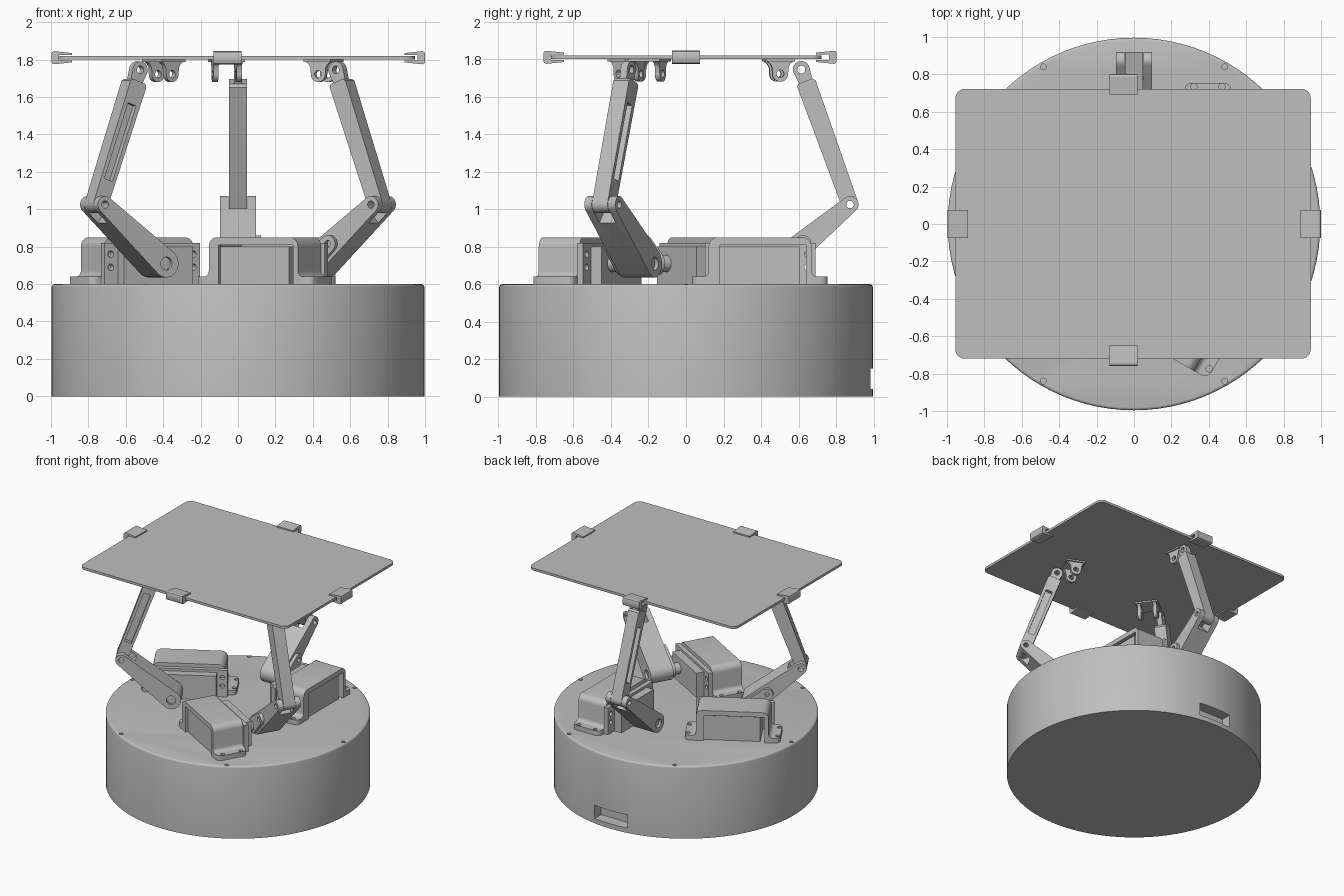
import bpy, bmesh
from math import sin, cos, pi, radians, atan2, acos, hypot
from mathutils import Vector

cube = bpy.data.objects.get("Cube")
if cube:
    bpy.data.objects.remove(cube, do_unlink=True)

grey = bpy.data.materials.new("light grey plastic")
grey.use_nodes = True
grey.diffuse_color = (0.52, 0.52, 0.52, 1)
grey.node_tree.nodes["Principled BSDF"].inputs["Base Color"].default_value = grey.diffuse_color


def arc(x, y, r, a0, a1, n=6):
    return [(x + r * cos(radians(a0 + (a1 - a0) * i / n)),
             y + r * sin(radians(a0 + (a1 - a0) * i / n))) for i in range(n + 1)]


def disc(x, y, r, n=24):
    return arc(x, y, r, 0, 360, n)[:-1]


def rect(x0, y0, x1, y1):
    return [(x0, y0), (x1, y0), (x1, y1), (x0, y1)]


def pill(p, q, rp, rq, n=14):
    """Outline around two circles joined by tangents."""
    dx, dy = q[0] - p[0], q[1] - p[1]
    d = atan2(dy, dx) * 180 / pi
    a = acos((rp - rq) / hypot(dx, dy)) * 180 / pi
    return arc(*q, rq, d - a, d + a, n) + arc(*p, rp, d + a, d + 360 - a, n)


def along(p, q):
    """Map (distance along, offset across) to the plane of p and q."""
    p, q = Vector(p), Vector(q)
    u = (q - p).normalized()
    w = Vector((-u.y, u.x))
    return lambda s, o: tuple(p + u * s + w * o)


def shade(obj):
    bm = bmesh.new()
    bm.from_mesh(obj.data)
    for f in bm.faces:
        f.smooth = True
    for e in bm.edges:
        e.smooth = len(e.link_faces) == 2 and e.calc_face_angle(0) < radians(32)
    bm.to_mesh(obj.data)
    bm.free()


def prism(name, pts, lo, hi, axis="Y"):
    """Extrude a flat outline along one axis."""
    place = {"X": lambda a, b, h: (h, a, b),
             "Y": lambda a, b, h: (a, h, b),
             "Z": lambda a, b, h: (a, b, h)}[axis]
    bm = bmesh.new()
    low = [bm.verts.new(place(a, b, lo)) for a, b in pts]
    top = [bm.verts.new(place(a, b, hi)) for a, b in pts]
    bm.faces.new(low)
    bm.faces.new(top)
    for i in range(len(pts)):
        j = (i + 1) % len(pts)
        bm.faces.new((low[i], low[j], top[j], top[i]))
    bmesh.ops.recalc_face_normals(bm, faces=bm.faces)
    mesh = bpy.data.meshes.new(name)
    bm.to_mesh(mesh)
    bm.free()
    mesh.materials.append(grey)
    obj = bpy.data.objects.new(name, mesh)
    bpy.context.collection.objects.link(obj)
    shade(obj)
    return obj


def bevel(obj, pick, offset, segments=4):
    bm = bmesh.new()
    bm.from_mesh(obj.data)
    edges = [e for e in bm.edges if pick(e.verts[0].co, e.verts[1].co)]
    bmesh.ops.bevel(bm, geom=edges, offset=offset, segments=segments,
                    profile=0.5, affect="EDGES")
    bm.to_mesh(obj.data)
    bm.free()
    shade(obj)


def cut(obj, pts, lo, hi, axis="Y"):
    """Remove a prism from an object."""
    tool = prism("cutter", pts, lo, hi, axis)
    tool.hide_render = True
    mod = obj.modifiers.new("cut", "BOOLEAN")
    mod.operation, mod.solver, mod.object = "DIFFERENCE", "EXACT", tool
    bpy.context.view_layer.update()
    graph = bpy.context.evaluated_depsgraph_get()
    mesh = bpy.data.meshes.new_from_object(obj.evaluated_get(graph))
    obj.modifiers.clear()
    obj.data = mesh
    bpy.data.objects.remove(tool, do_unlink=True)
    shade(obj)


# Round base with softened rim, deck screw holes and rear port
base = prism("base", disc(0, 0, 0.996, 96), 0, 0.6, "Z")
bevel(base, lambda a, b: a.z > 0.59 and b.z > 0.59, 0.015, 3)
for k in range(6):
    cut(base, disc(0.97 * cos(k * pi / 3), 0.97 * sin(k * pi / 3), 0.016, 12), 0.56, 0.7, "Z")
cut(base, rect(-0.15, 0.04, 0.15, 0.15), 0.9, 1.1)

# Top plate
outline = []
for x, y, a in ((0.895, 0.672, 0), (-0.905, 0.672, 90), (-0.905, -0.67, 180), (0.895, -0.67, 270)):
    outline += arc(x, y, 0.05, a, a + 90)
prism("top_plate", outline, 1.8, 1.82, "Z")


# Edge clips gripping the plate
def clip(name, end, sign, lo, hi, axis):
    half = [(0, 0.022), (0.004, 0.03), (0.014, 0.035), (0.11, 0.025), (0.11, 0.015), (0.04, 0.015)]
    shape = half + [(d, -z) for d, z in reversed(half)]
    prism(name, [(sign * (end - d), 1.81 + z) for d, z in shape], lo, hi, axis)


clip("left_clip", 1.0, 1, -0.075, 0.075, "Y")
clip("right_clip", 0.998, -1, -0.075, 0.075, "Y")
clip("rear_clip", 0.803, 1, -0.13, 0.02, "X")
clip("front_clip", 0.76, -1, -0.13, 0.02, "X")

# One leg, built along +x (radial) with the servo on its -y side
hip, knee, joint = (0.497, 0.71), (0.875, 1.025), (0.615, 1.745)
leg = []

# Lower arm with forked knee
arm = prism("lower_arm", pill(hip, knee, 0.075, 0.045), -0.095, 0.095)
at = along(hip, knee)
cut(arm, [at(0.40, -0.1), at(0.6, -0.1), at(0.6, 0.1), at(0.40, 0.1)], -0.05, 0.05)
cut(arm, disc(*knee, 0.02), -0.2, 0.2)
cut(arm, disc(*hip, 0.035), 0.075, 0.2)
leg.append(arm)

# Servo horn and shaft
horn = prism("servo_horn", pill(hip, at(0.165, 0), 0.06, 0.045), -0.122, -0.094)
cut(horn, disc(*at(0.165, 0), 0.018), -0.2, -0.05)
leg.append(horn)
leg.append(prism("servo_shaft", disc(*hip, 0.045), -0.2, -0.12))

# Upper rod with side groove and eye end
up = along(knee, joint)
d = atan2(joint[1] - knee[1], joint[0] - knee[0]) * 180 / pi
shape = arc(*knee, 0.045, d + 90, d + 270, 14)
shape += [up(0.685, -0.052), up(0.7, -0.04), up(0.7, 0.04), up(0.685, 0.052)]
rod = prism("upper_rod", shape, -0.048, 0.048)
cut(rod, [up(0.14, -0.026), up(0.57, -0.026), up(0.57, 0.026), up(0.14, 0.026)], 0.015, 0.1)
cut(rod, disc(*knee, 0.02), -0.2, 0.2)
leg.append(rod)
eye = prism("rod_eye", pill(up(0.66, 0), joint, 0.032, 0.045), -0.021, 0.021)
cut(eye, disc(*joint, 0.021), -0.2, 0.2)
leg.append(eye)

# Servo body and its mounting ears
leg.append(prism("servo_body", rect(0.18, 0.6, 0.605, 0.8), -0.5, -0.17))
ears = prism("servo_ears", rect(0.1, 0.6, 0.69, 0.82), -0.272, -0.235)
for x in (0.14, 0.65):
    for z in (0.69, 0.76):
        cut(ears, disc(x, z, 0.018, 16), -0.3, -0.2)
leg.append(ears)

# Arched servo bracket with screwed feet
mid = 0.395
side = [(0.36, 0.6), (0.36, 0.64)] + arc(0.305, 0.67, 0.03, 270, 180)
side += arc(0.225, 0.80, 0.05, 0, 90)
shape = [(mid + a, z) for a, z in side] + [(mid - a, z) for a, z in reversed(side)]
shape += [(0.18, 0.6), (0.18, 0.81), (0.64, 0.81), (0.64, 0.6)]
bracket = prism("servo_bracket", shape, -0.52, -0.27)
bevel(bracket, lambda a, b: abs(a.x - b.x) < 0.001 and abs(a.y - b.y) < 0.001
      and abs(a.x - mid) > 0.355, 0.04)
for x in (0.055, 0.735):
    for y in (-0.32, -0.47):
        cut(bracket, disc(x, y, 0.017, 16), 0.5, 0.7, "Z")
leg.append(bracket)

# Clevis under the plate: two flared lugs on a thin foot
mount = [prism("clevis_foot", rect(0.42, 1.788, 0.575, 1.801), -0.09, 0.09)]
lug = arc(0.4975, 1.722, 0.042, 180, 360, 14)
lug += [(0.541, 1.755), (0.552, 1.776), (0.575, 1.792), (0.42, 1.792), (0.443, 1.776), (0.454, 1.755)]
for name, y in (("clevis_lug_a", -0.063), ("clevis_lug_b", 0.063)):
    part = prism(name, lug, y - 0.014, y + 0.014)
    cut(part, disc(0.4975, 1.722, 0.02), -0.2, 0.2)
    mount.append(part)

# Three legs around the base; the platform is twisted slightly
for parts, twist in ((leg, 0), (mount, 7)):
    for part in parts:
        stem = part.name
        part.name = "rear_" + stem
        part.rotation_euler.z = radians(90 + twist)
        for label, angle in (("right_", 210), ("left_", 330)):
            twin = part.copy()
            twin.name = label + stem
            twin.rotation_euler.z = radians(angle + twist)
            bpy.context.collection.objects.link(twin)
